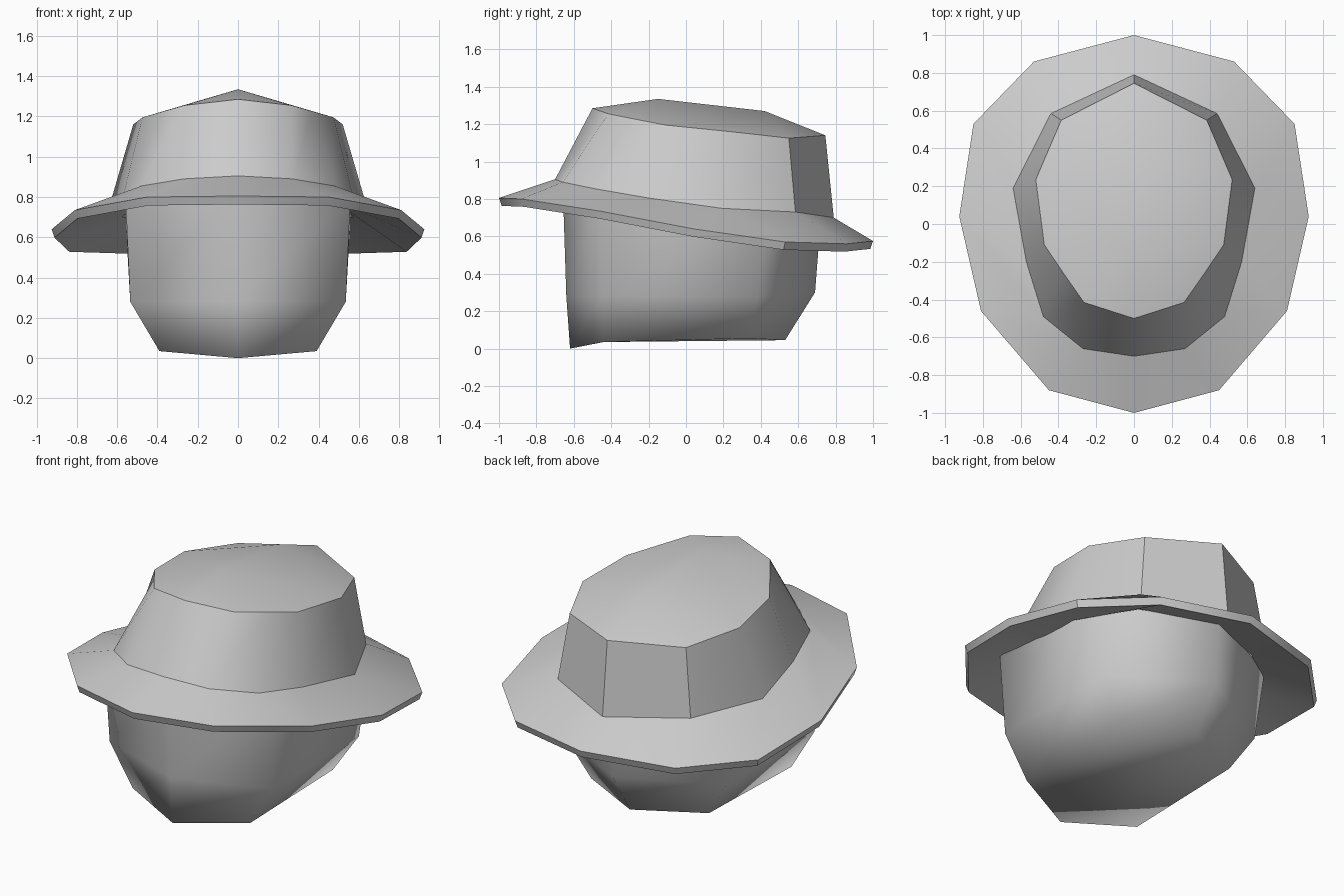
import bpy
import bmesh
import math

# Remove the default cube only
default_cube = bpy.data.objects.get("Cube")
if default_cube:
    bpy.data.objects.remove(default_cube, do_unlink=True)

# Single flat colour
grey = bpy.data.materials.new("plain_grey")
grey.use_nodes = True
colour = (0.6, 0.6, 0.6, 1)
grey.diffuse_color = colour
grey.node_tree.nodes["Principled BSDF"].inputs["Base Color"].default_value = colour


def mirrored_ring(half):
    """Close a front-to-back half outline into a full ring across x."""
    return half + [(-x, y, z) for x, y, z in reversed(half[1:-1])]


def shrink(half, factor, drop):
    """Scale an outline towards the vertical axis and lower it."""
    return [(x * factor, y * factor, z - drop) for x, y, z in half]


def add_rings(bm, halves):
    """Skin neighbouring rings with quads and return the vertex rings."""
    rings = [[bm.verts.new(p) for p in mirrored_ring(half)] for half in halves]
    for lower, upper in zip(rings, rings[1:]):
        count = len(lower)
        for i in range(count):
            j = (i + 1) % count
            bm.faces.new((lower[i], lower[j], upper[j], upper[i]))
    return rings


def finish(bm, name, crease_angle=None):
    """Turn the mesh into a shaded object."""
    bmesh.ops.recalc_face_normals(bm, faces=bm.faces[:])
    mesh = bpy.data.meshes.new(name)
    bm.to_mesh(mesh)
    bm.free()
    mesh.materials.append(grey)
    part = bpy.data.objects.new(name, mesh)
    bpy.context.collection.objects.link(part)
    bpy.ops.object.select_all(action="DESELECT")
    part.select_set(True)
    bpy.context.view_layer.objects.active = part
    if crease_angle is None:
        bpy.ops.object.shade_smooth()
    else:
        bpy.ops.object.shade_smooth_by_angle(angle=math.radians(crease_angle))
    return part


# Hat outlines, each from the front centre round to the back centre
brim_edge = [(0, -1, .805), (.45, -.88, .8), (.81, -.46, .735), (.925, .04, .64),
             (.85, .53, .57), (.53, .86, .56), (0, 1, .575)]
crown_base = [(0, -.7, .905), (.27, -.66, .89), (.48, -.49, .855), (.57, -.2, .805),
              (.64, .19, .75), (.44, .585, .73), (0, .79, .7)]
crown_rim = [(0, -.5, 1.285), (.265, -.415, 1.255), (.37, -.265, 1.225),
             (.475, -.11, 1.195), (.52, .235, 1.16), (.385, .55, 1.125), (0, .745, 1.14)]

# Hat: underside, brim edge, brim top and crown wall
hat = bmesh.new()
rings = add_rings(hat, [shrink(crown_base, .9, .05), shrink(brim_edge, .985, .042),
                        brim_edge, crown_base, crown_rim])

# Crown top: a low ridge joined to the rim
rim = rings[-1]
front_peak = hat.verts.new((0, -.15, 1.335))
back_peak = hat.verts.new((0, .42, 1.27))
size = len(rim)
for i in range(size):
    a, b = rim[i], rim[(i + 1) % size]
    at_front = (a.co.y + b.co.y) / 2 < .3
    hat.faces.new((a, b, front_peak if at_front else back_peak))
for side in (4, size - 4):
    hat.faces.new((rim[side], front_peak, back_peak))
finish(hat, "hat", 35)

# Head: tapered block with a rounded jaw, its top tucked into the hat
jaw_bottom = [(0, -.62, 0), (.39, -.44, .035), (.39, .34, .055), (0, .53, .045)]
cheeks = [(0, -.64, .28), (.535, -.45, .28), (.535, .38, .28), (0, .69, .3)]
brow = [(0, -.658, .84), (.558, -.47, .79), (.558, .44, .69), (0, .718, .66)]
head = bmesh.new()
head_rings = add_rings(head, [jaw_bottom, cheeks, brow])
head.faces.new(head_rings[0])
finish(head, "head")
